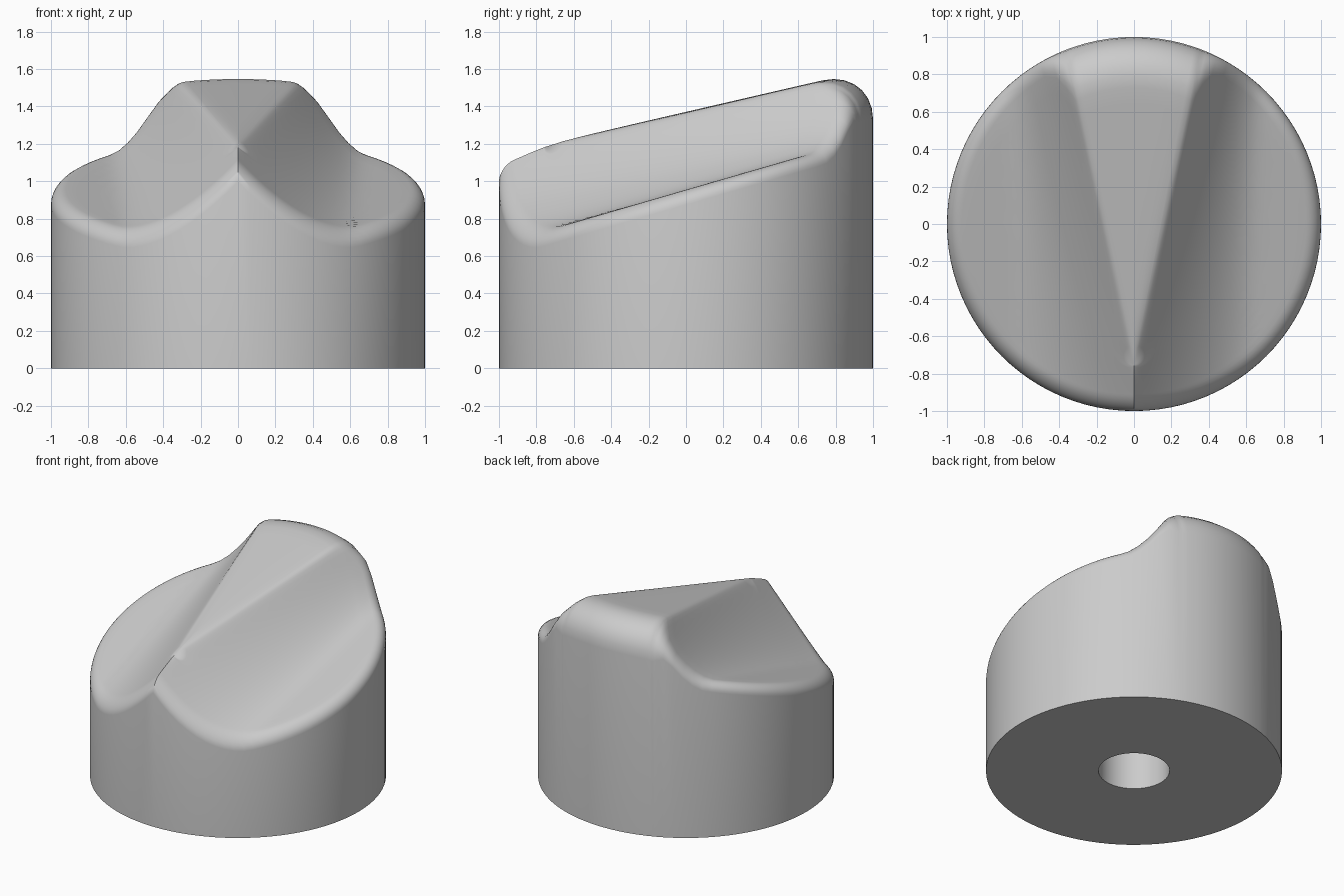
import bpy
import bmesh
import math

cube = bpy.data.objects.get("Cube")
if cube:
    bpy.data.objects.remove(cube, do_unlink=True)

SPREAD = 0.22          # sideways spread of the pointer edges per unit of y
APEX_Y = -0.75         # where the two pointer edges meet
HOLE_R, HOLE_TOP = 0.24, 0.5
INNER, ROUND, SIDES = 16, 7, 96


def off_edge(x, y):
    """Sideways distance outside the pointer edge."""
    return abs(x) - SPREAD * (y - APEX_Y)


def top_height(x, y):
    """Sloped pointer face with a curved scoop on each side."""
    plane = 1.372 + 0.23 * y
    floor = 0.955 + 0.29 * y
    depth = plane - floor
    t = off_edge(x, y) / (0.49 - 0.19 * y)
    drop = depth * (1 - max(0, 1 - t) ** 1.6)
    return plane - (drop + math.hypot(drop, 0.03)) / 2


def rim_round(x, y):
    """Radius of the rim rounding, larger at the back of the pointer."""
    if y < 0:
        return 0.08
    return 0.08 + 0.19 * min(1, max(0, 1 - off_edge(x, y) / 0.1))


def ray_fraction(px, py, radius):
    """Fraction along the ray from apex to rim at which it has this radius."""
    dx, dy = px, py - APEX_Y
    a = dx * dx + dy * dy
    b = APEX_Y * dy
    c = APEX_Y ** 2 - radius ** 2
    return (-b + math.sqrt(max(0, b * b - a * c))) / a


def rim_angles():
    """Even steps, plus a few extra along both pointer edges."""
    a = 1 + SPREAD ** 2
    k = (-APEX_Y + math.sqrt(APEX_Y ** 2 - a * (APEX_Y ** 2 - 1))) / a
    edge = math.atan2(k + APEX_Y, SPREAD * k)
    angles = []
    for base in (edge, math.pi - edge):
        angles += [base + d for d in (-0.04, -0.016, 0, 0.016, 0.04)]
    for i in range(SIDES):
        ang = -math.pi / 2 + math.tau * i / SIDES
        if all(abs(ang - other) > 0.01 for other in angles):
            angles.append(ang)
    return sorted(angles)


bm = bmesh.new()
apex = bm.verts.new((0, APEX_Y, top_height(0, APEX_Y)))
hole_centre = bm.verts.new((0, 0, HOLE_TOP))
columns = []
for ang in rim_angles():
    px, py = math.cos(ang), math.sin(ang)
    f = rim_round(px, py)
    start = ray_fraction(px, py, 1 - f)
    # Scooped top, then the rounded rim
    steps = [(start * i / INNER, 0) for i in range(1, INNER)]
    for i in range(ROUND + 1):
        th = math.pi / 2 * i / ROUND
        steps.append((ray_fraction(px, py, 1 - f + f * math.sin(th)),
                      f * (1 - math.cos(th))))
    col = []
    for s, drop in steps:
        x, y = s * px, APEX_Y + s * (py - APEX_Y)
        col.append(bm.verts.new((x, y, top_height(x, y) - drop)))
    # Side wall, underside and shaft hole
    for r, z in ((1, 0), (HOLE_R, 0), (HOLE_R, HOLE_TOP)):
        col.append(bm.verts.new((r * px, r * py, z)))
    columns.append(col)

for i, col in enumerate(columns):
    nxt = columns[(i + 1) % len(columns)]
    bm.faces.new((apex, col[0], nxt[0]))
    for j in range(len(col) - 1):
        bm.faces.new((col[j], col[j + 1], nxt[j + 1], nxt[j]))
    bm.faces.new((col[-1], hole_centre, nxt[-1]))
bmesh.ops.recalc_face_normals(bm, faces=bm.faces)

mesh = bpy.data.meshes.new("knob_body")
bm.to_mesh(mesh)
bm.free()
knob = bpy.data.objects.new("knob_body", mesh)
bpy.context.collection.objects.link(knob)

# Plain grey plastic
grey = bpy.data.materials.new("light_grey")
grey.use_nodes = True
colour = (0.6, 0.6, 0.6, 1)
grey.diffuse_color = colour
for node in grey.node_tree.nodes:
    if node.type == "BSDF_PRINCIPLED":
        node.inputs["Base Color"].default_value = colour
mesh.materials.append(grey)

bpy.ops.object.select_all(action="DESELECT")
knob.select_set(True)
bpy.context.view_layer.objects.active = knob
bpy.ops.object.shade_smooth_by_angle(angle=math.radians(40))
